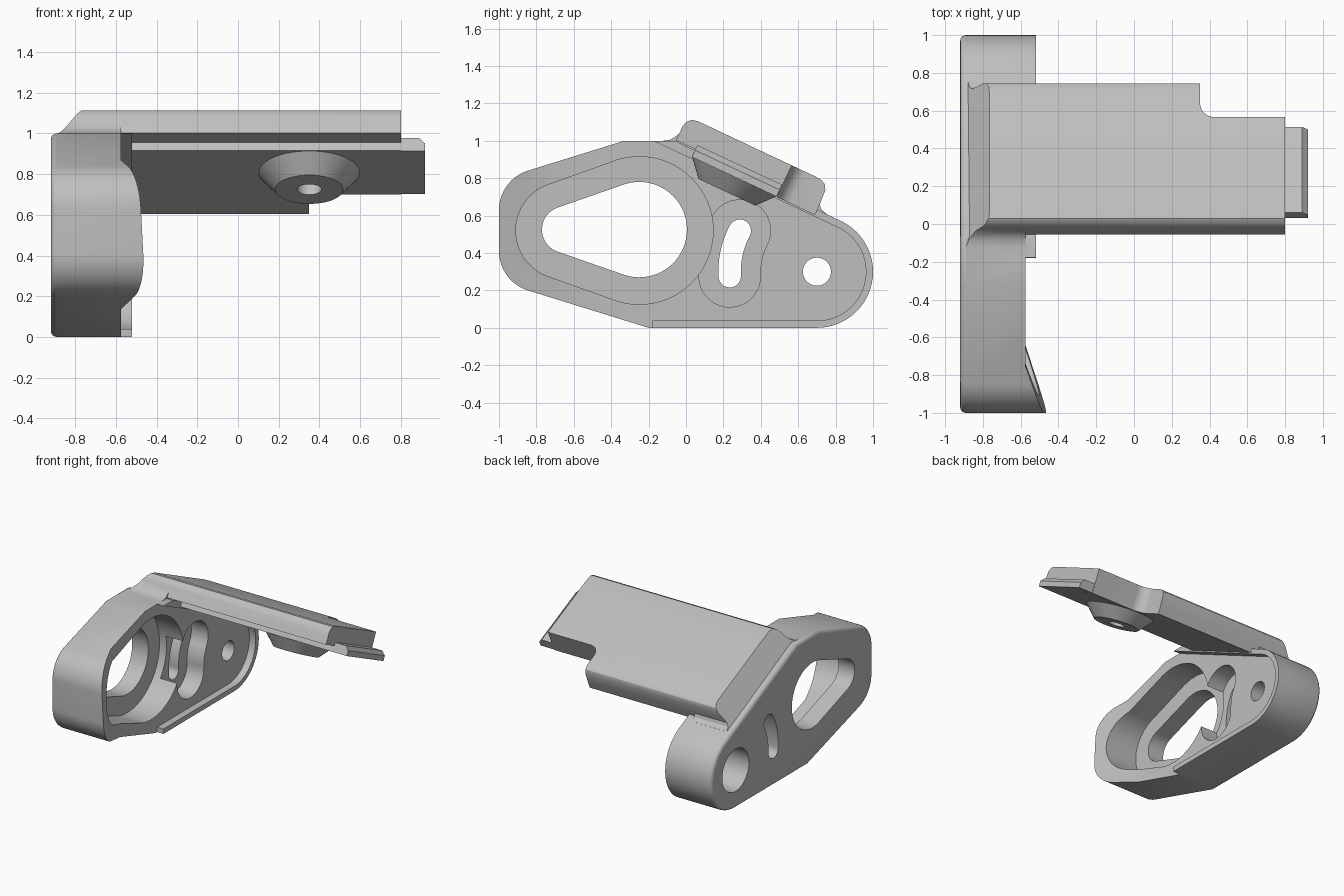
import bpy, bmesh
from math import sin, cos, pi, radians
from mathutils import Matrix, Vector

if "Cube" in bpy.data.objects:
    bpy.data.objects.remove(bpy.data.objects["Cube"])

grey = bpy.data.materials.new("plain grey")
grey.use_nodes = True
grey.diffuse_color = (0.52, 0.52, 0.52, 1)
grey.node_tree.nodes["Principled BSDF"].inputs["Base Color"].default_value = grey.diffuse_color

# Side frame: profile in (y, z), extruded along x
SIDE = Matrix(((0, 0, 1, 0), (1, 0, 0, 0), (0, 1, 0, 0), (0, 0, 0, 1)))
# Sloping arm frame: x, down the slope, and the normal, centred on the boss
SLOPE = Matrix.Translation((0, 0.2575, 0.8075)) @ Matrix.Rotation(radians(-25.1), 4, 'X')


def circle(y, z, r, n=64):
    return [(y + r * cos(2 * pi * i / n), z + r * sin(2 * pi * i / n)) for i in range(n)]


def hull(*groups):
    """Convex outline wrapped round circles and points."""
    pts = sorted({(round(a, 5), round(b, 5)) for g in groups for a, b in g})

    def chain(seq):
        out = []
        for p in seq:
            while len(out) > 1 and ((out[-1][0] - out[-2][0]) * (p[1] - out[-2][1])
                                    - (out[-1][1] - out[-2][1]) * (p[0] - out[-2][0])) <= 1e-7:
                out.pop()
            out.append(p)
        return out[:-1]
    return chain(pts) + chain(pts[::-1])


def finish(name, bm, frame):
    bmesh.ops.recalc_face_normals(bm, faces=bm.faces)
    me = bpy.data.meshes.new(name)
    bm.to_mesh(me)
    bm.free()
    me.transform(frame)
    me.materials.append(grey)
    ob = bpy.data.objects.new(name, me)
    bpy.context.collection.objects.link(ob)
    return ob


def prism(name, pts, lo, hi, frame=SIDE, round_low=0, cuts=()):
    """Extruded outline, optionally rounded at its low end and trimmed by planes."""
    bm = bmesh.new()
    face = bm.faces.new([bm.verts.new((a, b, lo)) for a, b in pts])
    ext = bmesh.ops.extrude_face_region(bm, geom=[face], use_keep_orig=True)
    for v in ext["geom"]:
        if isinstance(v, bmesh.types.BMVert):
            v.co.z = hi
    bmesh.ops.recalc_face_normals(bm, faces=bm.faces)
    if round_low:
        edges = [e for e in bm.edges if all(abs(v.co.z - lo) < 1e-6 for v in e.verts)]
        bmesh.ops.bevel(bm, geom=edges, offset=round_low, segments=4, profile=0.5,
                        affect='EDGES', clamp_overlap=False)
    for co, no in cuts:
        geom = bm.verts[:] + bm.edges[:] + bm.faces[:]
        bmesh.ops.bisect_plane(bm, geom=geom, plane_co=co, plane_no=no, clear_outer=True)
        bmesh.ops.holes_fill(bm, edges=[e for e in bm.edges if e.is_boundary], sides=0)
    return finish(name, bm, frame)


def cone(name, x, r_low, r_high, lo, hi):
    bm = bmesh.new()
    bmesh.ops.create_cone(bm, cap_ends=True, segments=64, radius1=r_low, radius2=r_high,
                          depth=hi - lo, matrix=Matrix.Translation((x, 0, (lo + hi) / 2)))
    return finish(name, bm, SLOPE)


def combine(target, operation, *tools):
    for tool in tools:
        mod = target.modifiers.new(tool.name, 'BOOLEAN')
        mod.operation, mod.solver, mod.object = operation, 'EXACT', tool
        with bpy.context.temp_override(object=target, active_object=target):
            bpy.ops.object.modifier_apply(modifier=mod.name)
        bpy.data.objects.remove(tool)


# Side plate outline and body
outline = hull(circle(-0.78, 0.41, 0.22), circle(-0.78, 0.63, 0.22), circle(0.7, 0.3, 0.3),
               [(-0.33, 1.0), (-0.06, 1.0), (-0.2, 0.0)])
bracket = prism("bracket", outline, -0.92, -0.575, round_low=0.03)

# Raised front wedge, trimmed by a tilted plane
wedge = prism("front_wedge", outline, -0.62, -0.4,
              cuts=[((0, 0, -0.788), (0.344, 0.0525, 1))])

# Thin raised rim round the rear
rim = prism("rear_rim", outline, -0.62, -0.52, cuts=[((-0.18, 0, 0), (-1, 0, 0))])
inner = hull(circle(0.7, 0.3, 0.262), [(-2, 0.04), (-2, 1.855)])
combine(rim, 'DIFFERENCE', prism("rim_cutter", inner, -0.8, -0.3))

# Sloping arm, with a chamfered outer end and a notched rear corner
back = [(0.69, 0.81), (0.725, 0.79), (0.743, 0.765), (0.745, 0.735), (0.715, 0.66)]
top = [(-0.055, 1.003), (-0.035, 1.04), (-0.02, 1.075), (0.0, 1.1), (0.03, 1.112), (0.065, 1.104)]
chamfer = [((0.03, 1.112, -0.77), (0.29, 0.62, -0.95))]
arm = prism("arm", top + back + [(0.69, 0.603), (0.03, 0.915), (0.05, 0.955)], -0.92, 0.8,
            cuts=chamfer)
corner = [(0.43 - 0.08 * sin(t * pi / 16), 0.333 - 0.08 * cos(t * pi / 16)) for t in range(9)]
combine(arm, 'DIFFERENCE',
        prism("notch_cutter", [(2, 0.253)] + corner + [(0.35, 1), (2, 1)], -0.5, 0.6, SLOPE))

# Blend between the arm and the side plate
blend = prism("arm_blend", [(-0.13, 0.99), (-0.12, 1.0), (-0.085, 1.005), (-0.06, 1.02), (-0.035, 1.04),
                            (0.1, 1.0), (0.7, 0.72), (0.715, 0.66), (0.722, 0.635), (0.75, 0.61),
                            (0.7, 0.55), (0, 0.94)], -0.91, -0.575, cuts=chamfer)

# End tab with a chamfered top edge, and the conical boss under the arm
tab = prism("end_tab", [(0.7, -0.25), (0.92, -0.25), (0.92, 0.25), (0.7, 0.25)], 0, 0.07, SLOPE,
            cuts=[((0.89, 0, 0.07), (1, 0, 1))])
boss = cone("boss", 0.35, 0.167, 0.25, -0.0915, 0.002)
combine(bracket, 'UNION', wedge, rim, arm, blend, tab, boss)

# Window recess and window
combine(bracket, 'DIFFERENCE',
        prism("recess", hull(circle(-0.65, 0.52, 0.26), circle(-0.25, 0.52, 0.395)), -0.78, 0),
        prism("window", hull(circle(-0.645, 0.525, 0.125), circle(-0.25, 0.525, 0.255)), -2, 0))


# Curved slot in its pocket, swept about the pivot hole
def curved_slot(r, n=16):
    def arc(radius, cy, cz, a0, a1):
        return [(cy + radius * cos(radians(a0 + (a1 - a0) * i / n)),
                 cz + radius * sin(radians(a0 + (a1 - a0) * i / n))) for i in range(n + 1)]
    y, z, sweep, a, b = 0.7, 0.3, 0.467, 152, 183
    ends = [(y + sweep * cos(radians(t)), z + sweep * sin(radians(t))) for t in (a, b)]
    return (arc(sweep + r, y, z, a, b)[:-1] + arc(r, *ends[1], b, b + 180)[:-1]
            + arc(sweep - r, y, z, b, a)[:-1] + arc(r, *ends[0], a - 180, a)[:-1])


combine(bracket, 'DIFFERENCE',
        prism("slot_pocket", curved_slot(0.165), -0.72, -0.3),
        prism("slot", curved_slot(0.06), -2, 0),
        prism("pivot_hole", circle(0.7, 0.3, 0.075), -2, 0),
        prism("pivot_counterbore", circle(0.7, 0.3, 0.165), -2, -0.7),
        cone("boss_hole", 0.35, 0.06, 0.06, -0.3, 0.09))

# Smooth shading with crisp edges
bpy.ops.object.select_all(action='DESELECT')
bracket.select_set(True)
bpy.context.view_layer.objects.active = bracket
bpy.ops.object.shade_smooth_by_angle(angle=radians(30))
